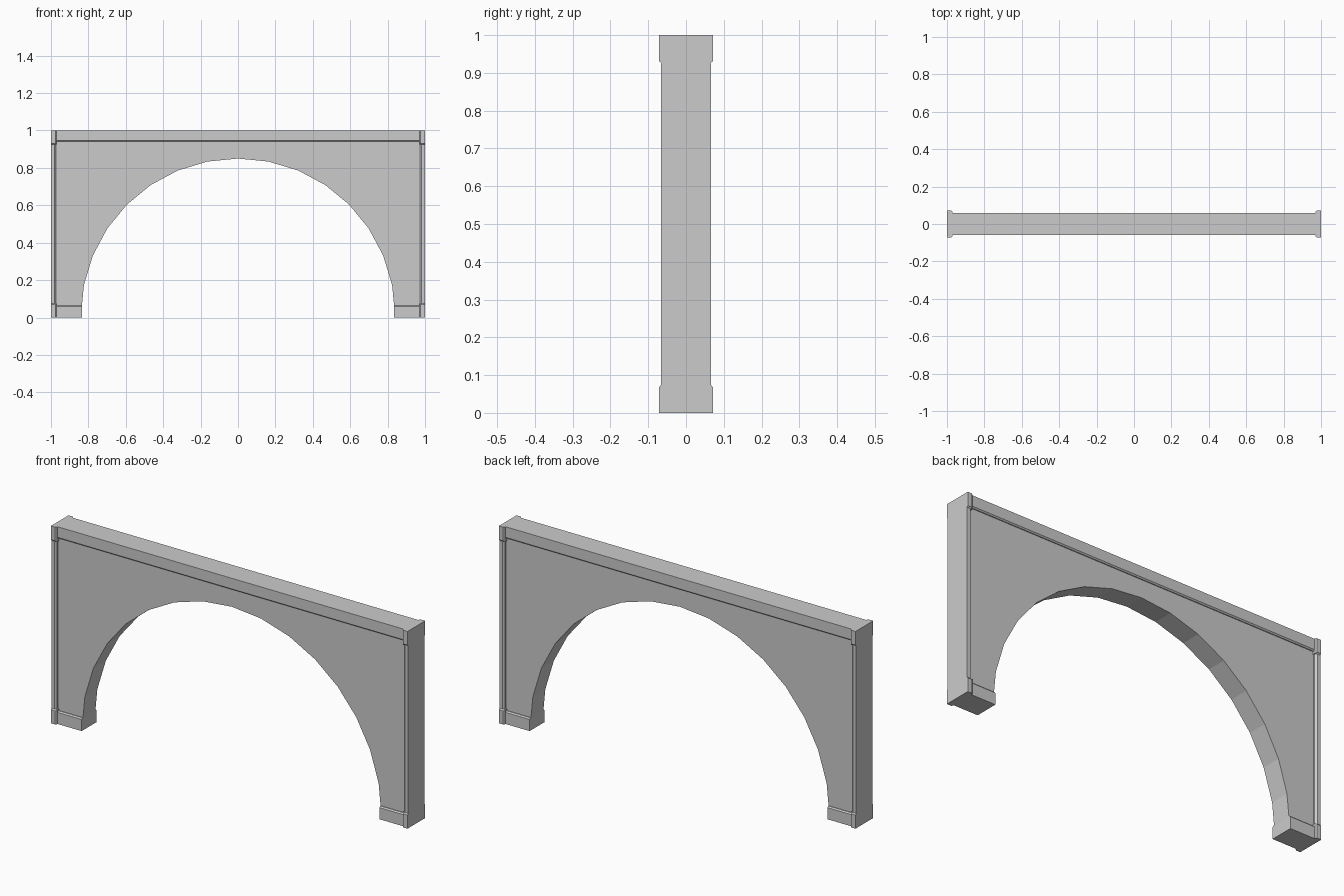
import bpy, bmesh, math
from mathutils import Vector

if "Cube" in bpy.data.objects:
    bpy.data.objects.remove(bpy.data.objects["Cube"])


def finish(name, bm, mirror=False):
    bmesh.ops.recalc_face_normals(bm, faces=bm.faces)
    mesh = bpy.data.meshes.new(name)
    bm.to_mesh(mesh)
    bm.free()
    ob = bpy.data.objects.new(name, mesh)
    bpy.context.collection.objects.link(ob)
    if mirror:
        ob.modifiers.new("mirror_x", 'MIRROR').use_axis[0] = True
    return ob


def box(name, x, z, half_y, chamfer=0, pick=None, mirror=False):
    """Box from x and z ranges; chamfers the edges whose midpoint passes pick."""
    bm = bmesh.new()
    bmesh.ops.create_cube(bm, size=1)
    for v in bm.verts:
        v.co = Vector((x[v.co.x > 0], half_y * (1 if v.co.y > 0 else -1), z[v.co.z > 0]))
    if pick:
        edges = []
        for e in bm.edges:
            m = (e.verts[0].co + e.verts[1].co) / 2
            if pick(m):
                edges.append(e)
        bmesh.ops.bevel(bm, geom=edges, offset=chamfer, segments=1,
                        affect='EDGES', clamp_overlap=True)
    return finish(name, bm, mirror)


def near(a, b):
    return abs(a - b) < 1e-4


# Wall panel with the round arch cut out of its outline
R, CZ, STEPS, T = 0.84, 0.01, 16, 0.05
outline = [(0.98, CZ), (0.98, 0.97), (-0.98, 0.97), (-0.98, CZ)]
for i in range(STEPS + 1):
    a = math.pi * (1 - i / STEPS)
    outline.append((R * math.cos(a), CZ + R * math.sin(a)))
bm = bmesh.new()
face = bm.faces.new([bm.verts.new((x, -T, z)) for x, z in outline])
ext = bmesh.ops.extrude_face_region(bm, geom=[face])
bmesh.ops.translate(bm, vec=(0, 2 * T, 0),
                    verts=[g for g in ext["geom"] if isinstance(g, bmesh.types.BMVert)])
finish("arch_wall", bm)

# Top band with chamfered lower edges
box("top_band", (-0.972, 0.972), (0.94, 1.0), 0.06, 0.006,
    lambda m: near(m.z, 0.94) and near(abs(m.y), 0.06))

# Foot blocks with chamfered upper edges
box("foot_block", (0.835, 0.972), (0.0, 0.065), 0.06, 0.006,
    lambda m: near(m.z, 0.065) and near(abs(m.y), 0.06), mirror=True)

# End strips, inner corners chamfered
box("end_strip", (0.974, 1.0), (0.075, 0.925), 0.066, 0.008,
    lambda m: near(m.x, 0.974) and near(abs(m.y), 0.066), mirror=True)

# Corner blocks at the head and foot of each strip
for name, z, rim in (("upper_corner_block", (0.925, 1.0), 0.925),
                     ("lower_corner_block", (0.0, 0.075), 0.075)):
    box(name, (0.97, 1.0), z, 0.071, 0.006,
        lambda m: near(abs(m.y), 0.071) and (near(m.x, 0.97) or near(m.z, rim)),
        mirror=True)
